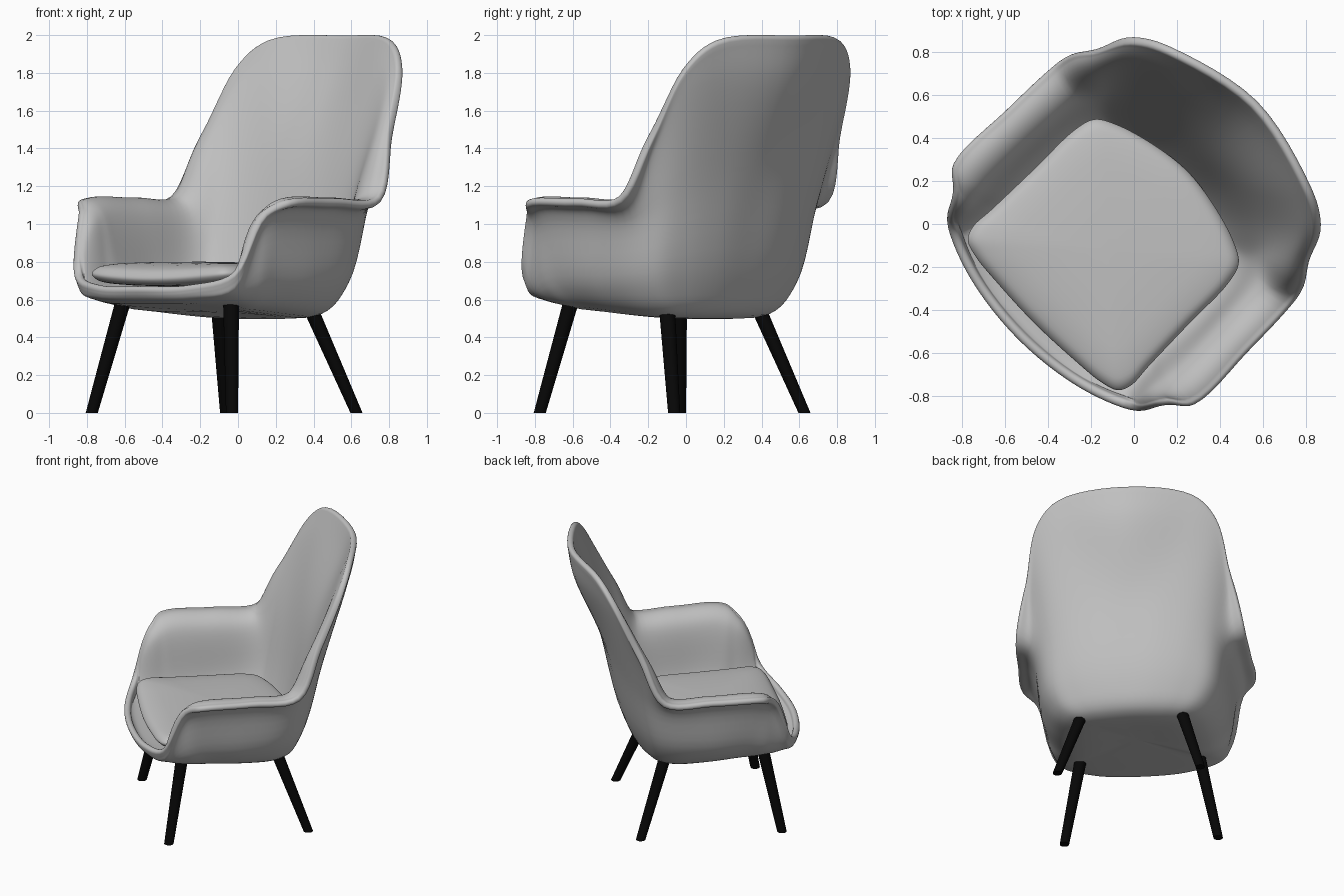
import bpy, bmesh, math
from mathutils import Vector, Matrix

if "Cube" in bpy.data.objects:
    bpy.data.objects.remove(bpy.data.objects["Cube"])

TURN = Matrix.Rotation(math.radians(-45), 4, 'Z')   # chair is turned 45 degrees


def material(name, c):
    m = bpy.data.materials.new(name)
    m.diffuse_color = (c, c, c, 1)
    m.use_nodes = True
    m.node_tree.nodes["Principled BSDF"].inputs["Base Color"].default_value = m.diffuse_color
    return m


GREY = material("grey upholstery", 0.53)
BLACK = material("black wood", 0.002)


def spline(pts, n, closed=False):
    """Centripetal Catmull-Rom curve through pts."""
    p = [Vector(q) for q in pts]
    if closed:
        p = [p[-1]] + p + p[:2]
    else:
        p = [2 * p[0] - p[1]] + p + [2 * p[-1] - p[-2]]
    out = []
    for a, b, c, d in zip(p, p[1:], p[2:], p[3:]):
        u, v, w = [max((y - x).length, 1e-4) ** 0.5 for x, y in ((a, b), (b, c), (c, d))]
        m1 = v * ((b - a) / u - (c - a) / (u + v) + (c - b) / v)
        m2 = v * ((c - b) / v - (d - b) / (v + w) + (d - c) / w)
        for i in range(n):
            t = i / n
            out.append(b * (2*t**3 - 3*t**2 + 1) + m1 * (t**3 - 2*t**2 + t)
                       + c * (3*t**2 - 2*t**3) + m2 * (t**3 - t**2))
    return out if closed else out + [p[-2]]


def mirrored(half):
    """Half loop from front centre to back centre -> full loop."""
    return half + [(-x, y, z) for x, y, z in reversed(half[1:-1])]


def finish(bm, name, mat, angle=40):
    bmesh.ops.recalc_face_normals(bm, faces=bm.faces)
    bm.transform(TURN)
    me = bpy.data.meshes.new(name)
    bm.to_mesh(me)
    bm.free()
    me.materials.append(mat)
    ob = bpy.data.objects.new(name, me)
    bpy.context.collection.objects.link(ob)
    bpy.ops.object.select_all(action='DESELECT')
    ob.select_set(True)
    bpy.context.view_layer.objects.active = ob
    bpy.ops.object.shade_smooth_by_angle(angle=math.radians(angle))


def loft(rings, caps=False):
    """Skin equal-length rings; a ring may collapse to a pole."""
    bm = bmesh.new()
    vs = [[bm.verts.new(p) for p in r] for r in rings]
    n = len(rings[0])
    for r, s in zip(vs, vs[1:]):
        for j in range(n):
            k = (j + 1) % n
            bm.faces.new((r[j], r[k], s[k], s[j]))
    if caps:
        bm.faces.new(vs[0])
        bm.faces.new(vs[-1])
    bmesh.ops.remove_doubles(bm, verts=bm.verts, dist=1e-5)
    return bm


# Shell: outer skin from floor edge to rim, front centre round to back centre
floor_edge = [(0, -.60, .572), (.32, -.56, .572), (.46, -.48, .574), (.49, -.40, .567),
              (.49, -.28, .56), (.48, -.05, .54), (.45, .15, .528), (.38, .24, .522),
              (.27, .28, .518), (.15, .30, .516), (0, .31, .516)]
low_wall = [(0, -.70, .583), (.33, -.66, .587), (.54, -.57, .617), (.60, -.46, .66),
            (.61, -.33, .68), (.62, -.06, .68), (.59, .19, .69), (.52, .31, .69),
            (.38, .38, .70), (.20, .42, .70), (0, .43, .70)]
high_wall = [(0, -.738, .605), (.35, -.70, .61), (.58, -.605, .655), (.655, -.475, .95),
             (.68, -.365, 1.0), (.68, -.05, 1.0), (.655, .25, 1.01), (.59, .39, 1.10),
             (.47, .49, 1.2), (.25, .56, 1.28), (0, .58, 1.3)]
lip = [(0, -.752, .622), (.35, -.714, .63), (.592, -.615, .69), (.675, -.48, 1.0),
       (.72, -.38, 1.068), (.72, -.05, 1.072), (.705, .27, 1.085), (.67, .42, 1.36),
       (.59, .59, 1.68), (.42, .675, 1.77), (0, .775, 1.78)]
rim = [(0, -.76, .64), (.35, -.72, .65), (.60, -.623, .72), (.70, -.485, 1.035),
       (.778, -.39, 1.088), (.78, -.05, 1.092), (.765, .29, 1.11), (.695, .455, 1.45),
       (.615, .615, 1.80), (.46, .705, 1.945), (0, .81, 1.972)]
rows = [spline(mirrored(r), 6, True) for r in (floor_edge, low_wall, high_wall, lip, rim)]
columns = [spline([(0, -.1, .53)] + list(c), 6) for c in zip(*rows)]

# Pad the skin inwards, thickest on the walls, and close it with a half-round rim
THICK = .044
padding = [p.y for p in spline([(0, 0, 0), (1, .01, 0), (2, .035, 0), (3, .045, 0),
                                (4, .032, 0), (5, 0, 0)], 6)]
count, size = len(columns), len(columns[0])
sections = []
for j, col in enumerate(columns):
    before, after = columns[j - 1], columns[(j + 1) % count]
    normals = []
    for i in range(size):
        along = col[min(i + 1, size - 1)] - col[max(i - 1, 0)]
        normals.append((after[i] - before[i]).cross(along).normalized())
    normals[0] = Vector((0, 0, -1))
    n, t = normals[-1], (col[-1] - col[-2]).normalized()
    mid = col[-1] - n * THICK / 2
    edge = [mid + (n * math.cos(a) + t * math.sin(a)) * THICK / 2
            for a in (math.pi * k / 8 for k in range(1, 8))]
    w = min(1, max(0, (col[-1].y + .62) / .2))      # no extra padding on the front lip
    inner = [p - m * (THICK + w * e) for p, m, e in zip(col, normals, padding)]
    for _ in range(6):
        inner = [inner[0]] + [(a + b * 2 + c) / 4 for a, b, c in
                              zip(inner, inner[1:], inner[2:])] + [inner[-1]]
    sections.append(col + edge + inner[::-1])
finish(loft(list(zip(*sections))), "shell", GREY, 180)

# Cushion: rounded outline scaled through a domed profile
outline = spline(mirrored([(0, -.655, 0), (.25, -.645, 0), (.42, -.628, 0), (.495, -.60, 0),
                           (.522, -.54, 0), (.517, -.42, 0), (.51, -.15, 0), (.505, .12, 0),
                           (.475, .215, 0), (.39, .268, 0), (.2, .325, 0), (0, .35, 0)]), 6, True)
centre = Vector((0, -.17, 0))
profile = spline([(0, .80, 0), (.5, .794, 0), (.85, .779, 0), (.96, .76, 0), (1, .73, 0),
                  (.96, .70, 0), (.85, .68, 0), (0, .66, 0)], 4)
rings = []
for s, z, _ in profile:
    ring = []
    for p in outline:
        q = centre + (p - centre) * s
        sag = .03 * s**4 * max(0, (centre.y - p.y) / .48) * (1 - (p.x / .52) ** 2)
        ring.append((q.x, q.y, z - .02 * (q.y - centre.y) - sag))
    rings.append(ring)
finish(loft(rings), "seat_cushion", GREY, 180)

# Legs: splayed tapered posts with level ends
for part, top, foot in (("front_leg", (.405, -.457, .585), (.525, -.57, 0)),
                        ("back_leg", (.346, .205, .54), (.488, .399, 0))):
    for side, sx in (("left", -1), ("right", 1)):
        rings = []
        for (x, y, z), r in ((foot, .032), (top, .042)):
            rings.append([(sx * x + r * math.cos(a), y + r * math.sin(a), z)
                          for a in (math.tau * i / 24 for i in range(24))])
        finish(loft(rings, caps=True), part + "_" + side, BLACK)
